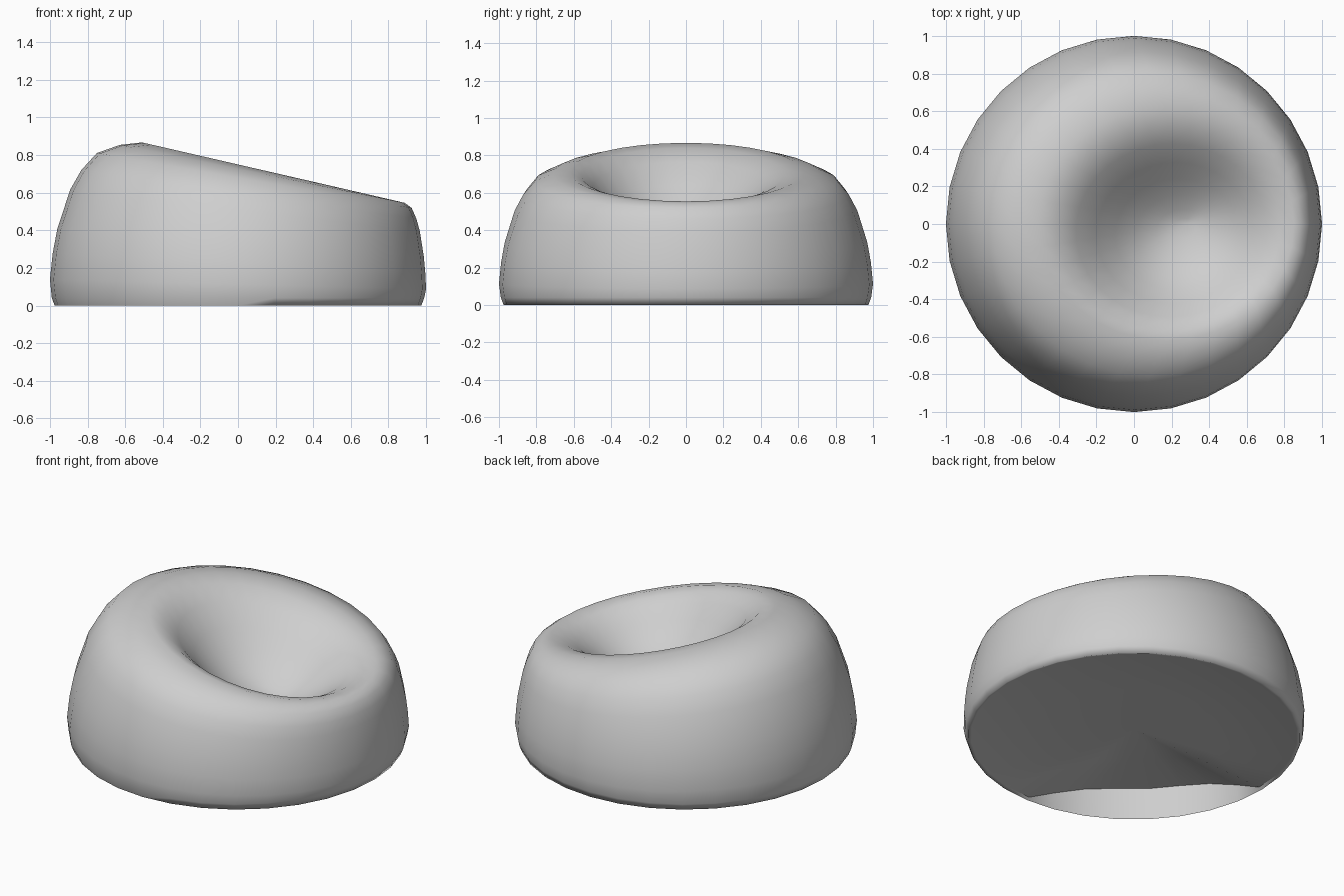
import bpy, bmesh
from math import sin, cos, pi

cube = bpy.data.objects.get("Cube")
if cube:
    bpy.data.objects.remove(cube, do_unlink=True)

SEGMENTS = 32
FLOOR = (0.28, 0.33)            # x and z of the lowest point of the seat

# Outer wall: (share of the way from crest to outer edge, share of crest height)
WALL = [(1.0, 0.16), (0.97, 0.32), (0.92, 0.47), (0.78, 0.71),
        (0.66, 0.83), (0.49, 0.935), (0.24, 0.985), (0.0, 1.0)]
# Seat hollow: (share of the way from crest to floor, share of the drop)
HOLLOW = [(0.10, 0.05), (0.20, 0.19), (0.32, 0.42), (0.44, 0.63),
          (0.58, 0.81), (0.74, 0.93), (0.88, 0.985)]


def crest(a):
    """Point on the sloping rim around the seat."""
    x, y = 0.17 + 0.68 * cos(a), 0.62 * sin(a)
    return x, y, 0.75 - 0.23 * x


def column(a):
    """Points from the underside, up the wall, over the rim, into the seat."""
    cx, cy, h = crest(a)
    ox, oy = cos(a), sin(a)
    # the base panel is pulled up inside the wall on one side
    tuck = 0.19 * min(1.0, max(0.0, (cos(a - 1.25 * pi) - 0.70) / 0.26))
    pts = [(0.5 * ox, 0.5 * oy, 0.03 + 0.5 * tuck),
           (0.955 * ox, 0.955 * oy, 0.005 + tuck),
           (0.975 * ox, 0.975 * oy, 0.0),
           (0.99 * ox, 0.99 * oy, 0.04)]
    for s, k in WALL:
        pts.append((cx + (ox - cx) * s, cy + (oy - cy) * s, h * k))
    # the +y side keeps a broader shoulder before it drops
    lean = 0.35 * (1 + sin(a))
    for t, k in HOLLOW:
        t += lean * t * (1 - t)
        pts.append((cx + (FLOOR[0] - cx) * t, cy * (1 - t), h + (FLOOR[1] - h) * k))
    return pts


# Cushion body
bm = bmesh.new()
cols = [[bm.verts.new(p) for p in column(2 * pi * i / SEGMENTS)]
        for i in range(SEGMENTS)]
base = bm.verts.new((0, 0, 0.05))
seat = bm.verts.new((FLOOR[0], 0, FLOOR[1]))
for i, c in enumerate(cols):
    d = cols[(i + 1) % SEGMENTS]
    for j in range(len(c) - 1):
        bm.faces.new((c[j], d[j], d[j + 1], c[j + 1]))
    bm.faces.new((base, d[0], c[0]))
    bm.faces.new((seat, c[-1], d[-1]))
for f in bm.faces:
    f.smooth = True

# Crisp seams where the pulled-up base panel meets the wall
for i, c in enumerate(cols):
    d = cols[(i + 1) % SEGMENTS]
    if max(c[1].co.z, d[1].co.z) > 0.01:
        for j in (1, 2):
            bm.edges.get((c[j], d[j])).smooth = False
bm.normal_update()
mesh = bpy.data.meshes.new("beanbag_cushion")
bm.to_mesh(mesh)
bm.free()

# Fabric colour
fabric = bpy.data.materials.new("light_grey_fabric")
fabric.use_nodes = True
colour = (0.62, 0.62, 0.62, 1.0)
fabric.diffuse_color = colour
bsdf = fabric.node_tree.nodes["Principled BSDF"]
bsdf.inputs["Base Color"].default_value = colour
bsdf.inputs["Roughness"].default_value = 0.8
mesh.materials.append(fabric)

body = bpy.data.objects.new("beanbag_cushion", mesh)
bpy.context.collection.objects.link(body)
